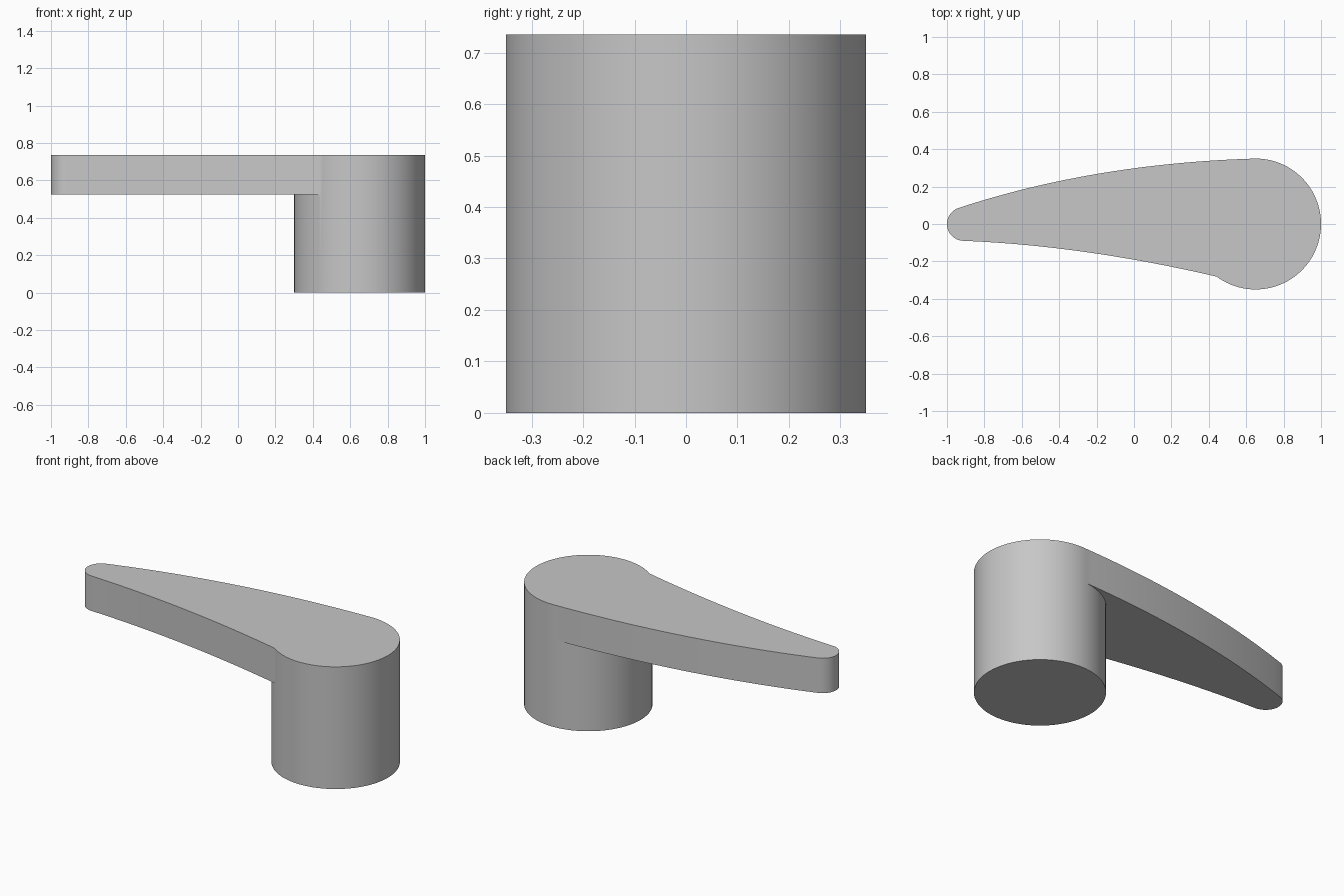
import bpy, bmesh, math
from mathutils import Vector

HUB_X, HUB_R, TOP, UNDER = 0.65, 0.35, 0.735, 0.525
TIP_X, TIP_R = -0.91, 0.09

cube = bpy.data.objects.get("Cube")
if cube:
    bpy.data.objects.remove(cube)

grey = bpy.data.materials.new("light grey")
grey.use_nodes = True
grey.diffuse_color = (0.57, 0.57, 0.57, 1)
grey.node_tree.nodes["Principled BSDF"].inputs["Base Color"].default_value = grey.diffuse_color


def arc(cx, radius, start, end, steps):
    angles = [math.radians(start + (end - start) * i / steps) for i in range(steps + 1)]
    return [Vector((cx + radius * math.cos(a), radius * math.sin(a))) for a in angles]


def curve(a, b, c, steps=24):
    a, b, c = Vector(a), Vector(b), Vector(c)
    ts = [i / steps for i in range(steps + 1)]
    return [a * (1 - t) ** 2 + b * 2 * t * (1 - t) + c * t * t for t in ts]


def prism(name, outline, bottom, top):
    """Extrude a counter-clockwise plan outline between two heights."""
    bm = bmesh.new()
    base = bm.faces.new([bm.verts.new((p.x, p.y, bottom)) for p in outline])
    up = bmesh.ops.extrude_face_region(bm, geom=[base], use_keep_orig=True)["geom"]
    bmesh.ops.translate(bm, vec=(0, 0, top - bottom),
                        verts=[v for v in up if isinstance(v, bmesh.types.BMVert)])
    bmesh.ops.recalc_face_normals(bm, faces=bm.faces)
    mesh = bpy.data.meshes.new(name)
    bm.to_mesh(mesh)
    bm.free()
    mesh.materials.append(grey)
    obj = bpy.data.objects.new(name, mesh)
    bpy.context.collection.objects.link(obj)
    return obj


# Round hub
hub = prism("lever_handle", arc(HUB_X, HUB_R, 0, 360, 96)[:-1], 0, TOP)

# Swept arm: rounded tip, lower edge, then upper edge back to the tip
tip = arc(TIP_X, TIP_R, 109, 270, 20)
lower = curve(tip[-1], (-0.243, -0.117), (0.5, -0.295))
upper = curve((HUB_X, HUB_R), (-0.215, 0.324), tip[0])
arm = prism("arm", tip + lower[1:] + upper[:-1], UNDER, TOP)

# Fuse the arm into the hub
union = hub.modifiers.new("fuse_arm", "BOOLEAN")
union.operation, union.solver, union.object = "UNION", "EXACT", arm
bpy.context.view_layer.objects.active = hub
bpy.ops.object.select_all(action="DESELECT")
hub.select_set(True)
bpy.ops.object.modifier_apply(modifier=union.name)
bpy.data.objects.remove(arm)
bpy.ops.object.shade_smooth_by_angle(angle=math.radians(30))
